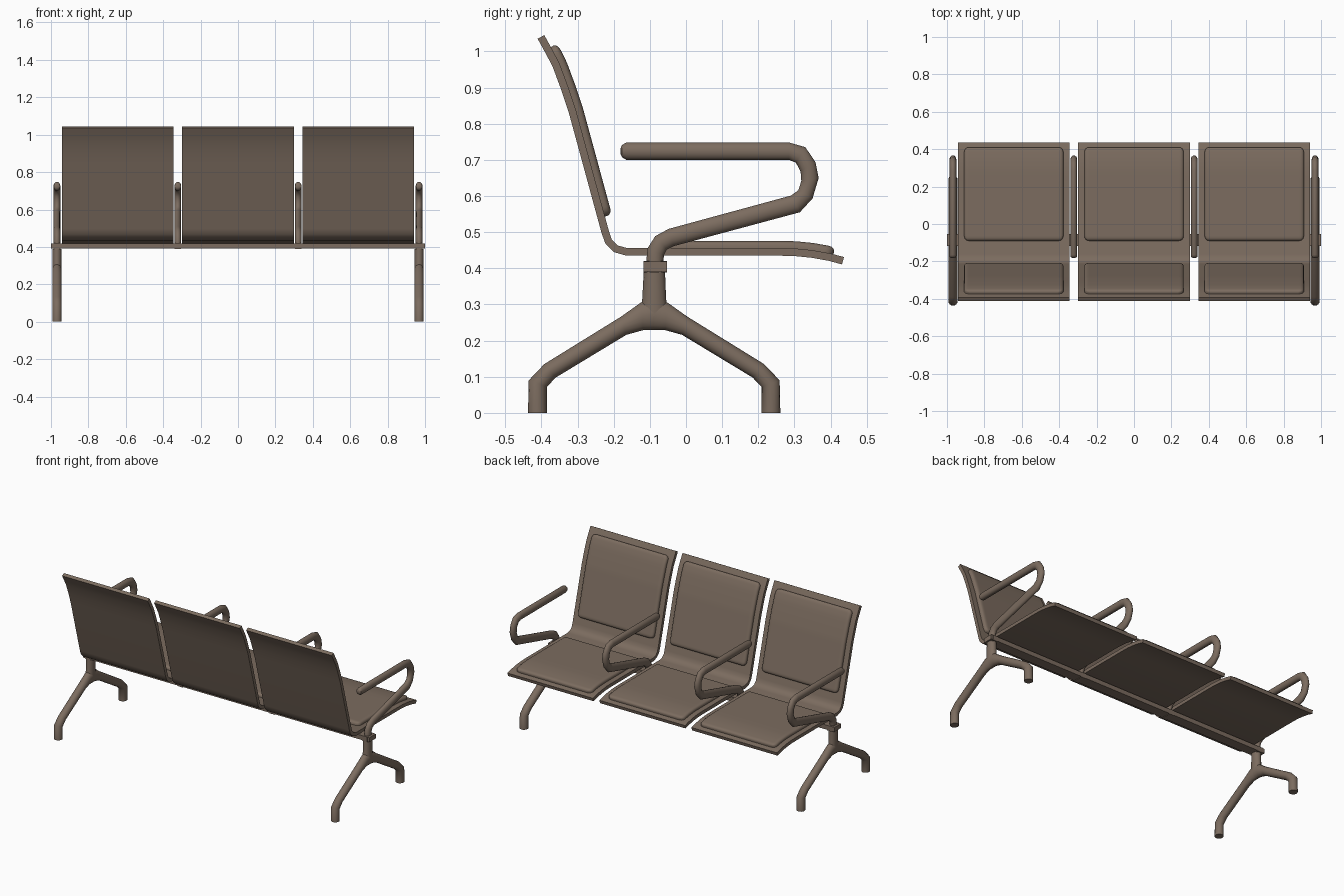
import bpy, bmesh, math
from mathutils import Vector

if "Cube" in bpy.data.objects:
    bpy.data.objects.remove(bpy.data.objects["Cube"])

brown = bpy.data.materials.new("brown")
brown.diffuse_color = (0.2, 0.15, 0.115, 1)
brown.use_nodes = True
brown.node_tree.nodes["Principled BSDF"].inputs["Base Color"].default_value = brown.diffuse_color


def make(name, verts, faces, angle=40):
    me = bpy.data.meshes.new(name)
    me.from_pydata(verts, [], faces)
    bm = bmesh.new()
    bm.from_mesh(me)
    bmesh.ops.remove_doubles(bm, verts=bm.verts, dist=1e-5)
    bmesh.ops.recalc_face_normals(bm, faces=bm.faces)
    bm.to_mesh(me)
    bm.free()
    me.shade_smooth()
    me.set_sharp_from_angle(angle=math.radians(angle))
    me.materials.append(brown)
    ob = bpy.data.objects.new(name, me)
    bpy.context.collection.objects.link(ob)
    return ob


def box(name, x0, x1, y0, y1, z0, z1):
    v = [(x, y, z) for x in (x0, x1) for y in (y0, y1) for z in (z0, z1)]
    f = [(0, 1, 3, 2), (4, 5, 7, 6), (0, 1, 5, 4), (2, 3, 7, 6), (0, 2, 6, 4), (1, 3, 7, 5)]
    return make(name, v, f)


def tube(name, x, rx, pairs, n=16):
    """Elliptical tube in the yz plane; each pair gives its two silhouette edges."""
    verts, faces = [], []
    for i, (ay, az, by, bz) in enumerate(pairs):
        a, b = Vector((ay, az)), Vector((by, bz))
        c, h = (a + b) / 2, (a - b) / 2
        r = min(rx, h.length * 1.0)
        for k in range(n):
            t = 2 * math.pi * k / n
            p = c + h * math.cos(t)
            verts.append((x + r * math.sin(t), p.x, p.y))
        if i:
            for k in range(n):
                m = (k + 1) % n
                faces.append(((i-1)*n+k, (i-1)*n+m, i*n+m, i*n+k))
    faces += [tuple(range(n)), tuple(range(len(verts) - n, len(verts)))]
    return make(name, verts, faces, 50)


# Seat surface profile (y, z), from the top of the back to the front of the seat
PROF = [Vector(p) for p in [
    (-.392, 1.045), (-.37, 1.005), (-.35, .967), (-.327, .905), (-.305, .84),
    (-.213, .502), (-.205, .479), (-.189, .463), (-.163, .456), (.25, .456),
    (.30, .455), (.35, .450), (.40, .441), (.437, .431)]]
DIST = [0]
for a, b in zip(PROF, PROF[1:]):
    DIST.append(DIST[-1] + (b - a).length)
NORM = []
for i in range(len(PROF)):
    d = PROF[min(i + 1, len(PROF) - 1)] - PROF[max(i - 1, 0)]
    if 0 < i < len(PROF) - 1:
        d = (PROF[i+1] - PROF[i]).normalized() + (PROF[i] - PROF[i-1]).normalized()
    NORM.append(Vector((-d.y, d.x)).normalized())


def at(s, off):
    """Point at arc length s, lifted off the profile."""
    for i in range(len(DIST) - 1):
        if s <= DIST[i+1] or i == len(DIST) - 2:
            t = (s - DIST[i]) / (DIST[i+1] - DIST[i])
            return PROF[i].lerp(PROF[i+1], t) + NORM[i].lerp(NORM[i+1], t).normalized() * off


def shell(x):
    n, w = len(PROF), 0.299
    loop = PROF + [p - q * 0.021 for p, q in zip(PROF[::-1], NORM[::-1])]
    m = len(loop)
    v = [(x + sx * w, p.x, p.y) for sx in (-1, 1) for p in loop]
    f = [(k, (k+1) % m, m + (k+1) % m, m + k) for k in range(m)]
    for o in (0, m):
        f += [(o+k, o+k+1, o+m-2-k, o+m-1-k) for k in range(n - 1)]
    make("seat_shell", v, f)


def pad(name, x, s0, s1, w=0.265, r=0.025, h=0.02):
    """Cushion with rounded corners and rolled edge following the shell."""
    edge = [0, 0, .003, .008, .016, .025]
    rise = [-.1, .45, .72, .9, 1, 1]
    ds = list(zip(edge, rise))
    body = 24
    L = s1 - s0
    rows = [(s0 + d, d, q) for d, q in ds]
    rows += [(s0 + .025 + (L - .05) * k / body, 1, 1) for k in range(1, body)]
    rows += [(s1 - d, d, q) for d, q in ds[::-1]]
    verts, faces = [], []
    cols = 2 * len(ds)
    for s, d, q in rows:
        d = min(d, r)
        hw = w - r + math.sqrt(r * r - (r - d) ** 2)
        line = [(-hw + e, g) for e, g in ds] + [(hw - e, g) for e, g in ds[::-1]]
        for px, g in line:
            p = at(s, h * min(q, g))
            verts.append((x + px, p.x, p.y))
    for i in range(len(rows) - 1):
        for k in range(cols - 1):
            a = i * cols + k
            faces.append((a, a + 1, a + cols + 1, a + cols))
    make(name, verts, faces, 50)


def s_of(axis, value):
    for i in range(len(PROF) - 1):
        a, b = PROF[i][axis], PROF[i+1][axis]
        if min(a, b) <= value <= max(a, b):
            return DIST[i] + (value - a) / (b - a) * (DIST[i+1] - DIST[i])


# Three seats with back and seat cushions
for x in (-.643, 0, .643):
    shell(x)
    pad("back_cushion", x, s_of(1, 1.012), s_of(1, .543))
    pad("seat_cushion", x, s_of(0, -.09), s_of(0, .408))

# Armrests: looped tube with a rounded tip, rooted in a clamp on the beam
ARM = [(-.181, .732, -.181, .716), (-.177, .741, -.177, .707), (-.165, .748, -.165, .70),
       (.285, .748, .285, .70), (.33, .735, .304, .692), (.358, .694, .317, .668),
       (.367, .65, .319, .642), (.35, .593, .311, .616), (.315, .555, .29, .601),
       (-.035, .461, -.048, .509), (-.053, .452, -.085, .489),
       (-.061, .436, -.106, .456), (-.063, .415, -.110, .42), (-.063, .40, -.110, .40)]
for x in (-.968, -.322, .322, .968):
    tube("armrest", x, .0185, ARM)
    box("arm_clamp", x - .018, x + .018, -.118, -.052, .388, .42)

# Beam under the seats
box("beam", -1, 1, -.117, -.053, .391, .419)

# End legs: two splayed feet and a tapered stem
C = -.088
FOOT = [(-.437, 0, -.385, 0), (-.435, .09, -.385, .072), (-.392, .135, -.36, .098),
        (-.18, .266, -.165, .216), (-.125, .305, -.118, .229), (C, .32, C, .229)]
STEM = [(-.117, .39, -.058, .39), (-.121, .315, -.055, .315), (-.128, .27, -.048, .27)]
for x in (-.968, .968):
    tube("back_foot", x, .025, FOOT)
    tube("front_foot", x, .025, [(2*C - a, b, 2*C - c, d) for a, b, c, d in FOOT])
    tube("leg_stem", x, .025, STEM)
